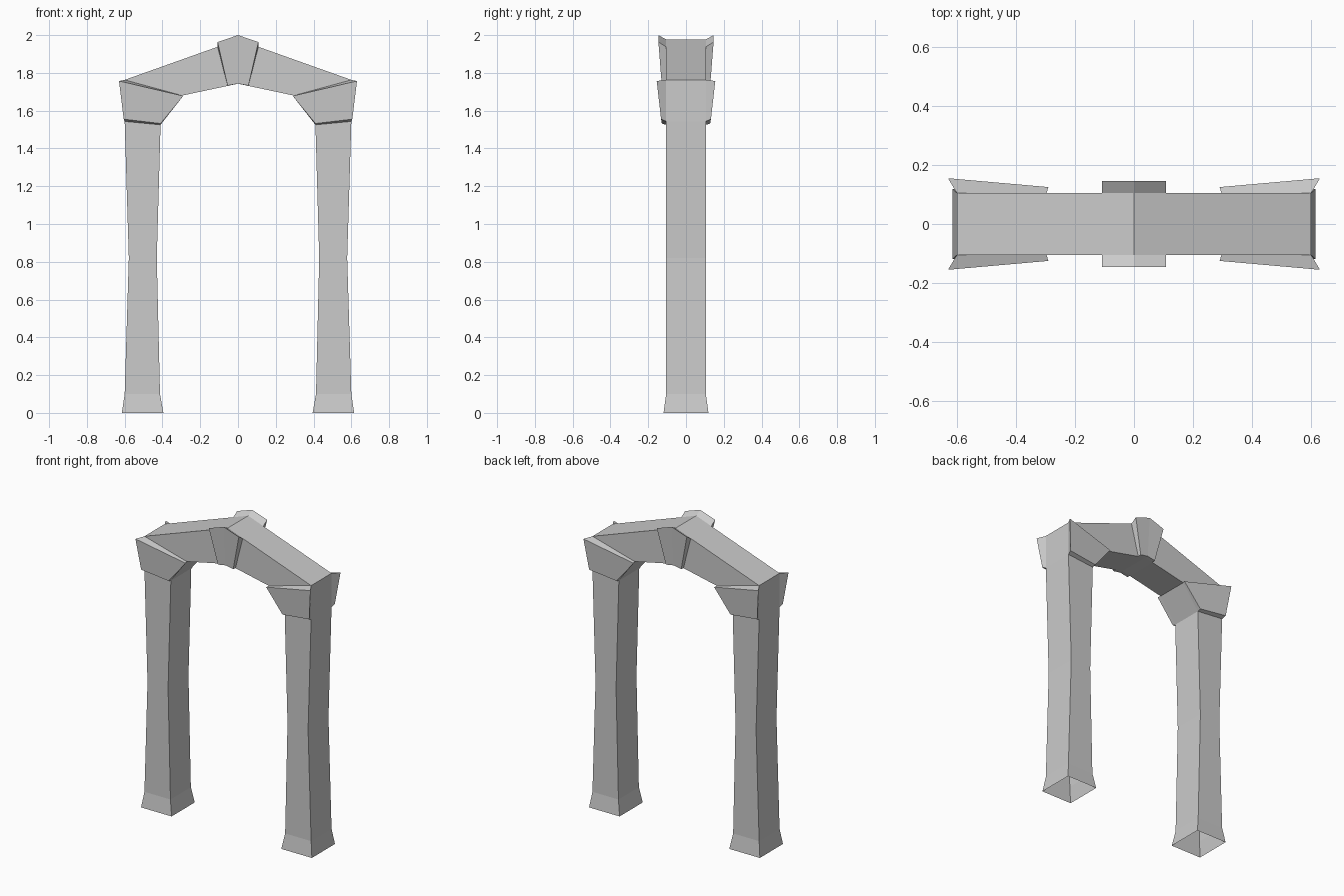
import bpy
import bmesh

cube = bpy.data.objects.get("Cube")
if cube:
    bpy.data.objects.remove(cube, do_unlink=True)

# Single stone colour
stone = bpy.data.materials.new("grey_stone")
stone.use_nodes = True
colour = (0.6, 0.6, 0.6, 1.0)
stone.diffuse_color = colour
stone.node_tree.nodes["Principled BSDF"].inputs["Base Color"].default_value = colour

# Cross-sections from foot to crown: outer x, z, inner x, z, half depth
D = 0.105
sections = [
    (0.615, 0.0, 0.395, 0.0, 0.119),     # foot
    (0.60, 0.10, 0.413, 0.10, D),        # above foot
    (0.578, 0.82, 0.43, 0.82, D),        # waist
    (0.60, 1.543, 0.41, 1.525, D),       # pillar top
    (0.60, 1.763, 0.296, 1.68, D),       # shoulder
    (0.108, 1.938, 0.055, 1.731, D),     # keystone edge
    (0.0, 1.977, 0.0, 1.743, D),         # crown
]

# Raised block corners: lower outer, lower inner, upper inner, upper outer
raised = {
    3: [(0.605, 0.132, 1.555), (0.41, 0.128, 1.532),
        (0.29, 0.125, 1.678), (0.63, 0.155, 1.757)],
    5: [(0.108, 0.146, 1.963), (0.055, 0.128, 1.733),
        (0.0, 0.128, 1.743), (0.0, 0.146, 2.0)],
}

bm = bmesh.new()


def ring(xo, zo, xi, zi, d):
    corners = [(xo, -d, zo), (xi, -d, zi), (xi, d, zi), (xo, d, zo)]
    return [bm.verts.new(c) for c in corners]


def raise_block(base, corners, side):
    """Join a flat side panel to a proud block face."""
    top = [bm.verts.new((x, side * y, z)) for x, y, z in corners]
    bm.faces.new(top)
    for k in range(4):
        n = (k + 1) % 4
        # The crown line stays open where the mirrored halves join
        if abs(base[k].co.x) + abs(base[n].co.x) > 1e-6:
            bm.faces.new((base[k], base[n], top[n], top[k]))


rings = [ring(*s) for s in sections]
for i, (a, b) in enumerate(zip(rings, rings[1:])):
    # Inner and outer walls
    bm.faces.new((a[1], a[2], b[2], b[1]))
    bm.faces.new((a[3], a[0], b[0], b[3]))
    # Front and back walls, with capital and keystone blocks
    for o, n, side in ((0, 1, -1), (3, 2, 1)):
        panel = (a[o], a[n], b[n], b[o])
        if i in raised:
            raise_block(panel, raised[i], side)
        else:
            bm.faces.new(panel)

bmesh.ops.recalc_face_normals(bm, faces=bm.faces)
# Keep the outside of the shell facing outward
outer_wall = max(bm.faces, key=lambda f: f.calc_center_median().x)
if outer_wall.normal.x < 0:
    bmesh.ops.reverse_faces(bm, faces=bm.faces)

mesh = bpy.data.meshes.new("stone_arch")
bm.to_mesh(mesh)
bm.free()
mesh.materials.append(stone)

# Mirror the half arch across the crown
arch = bpy.data.objects.new("stone_arch", mesh)
bpy.context.collection.objects.link(arch)
mirror = arch.modifiers.new("mirror", 'MIRROR')
mirror.use_axis[0] = True
mirror.use_clip = True
mirror.merge_threshold = 0.001
